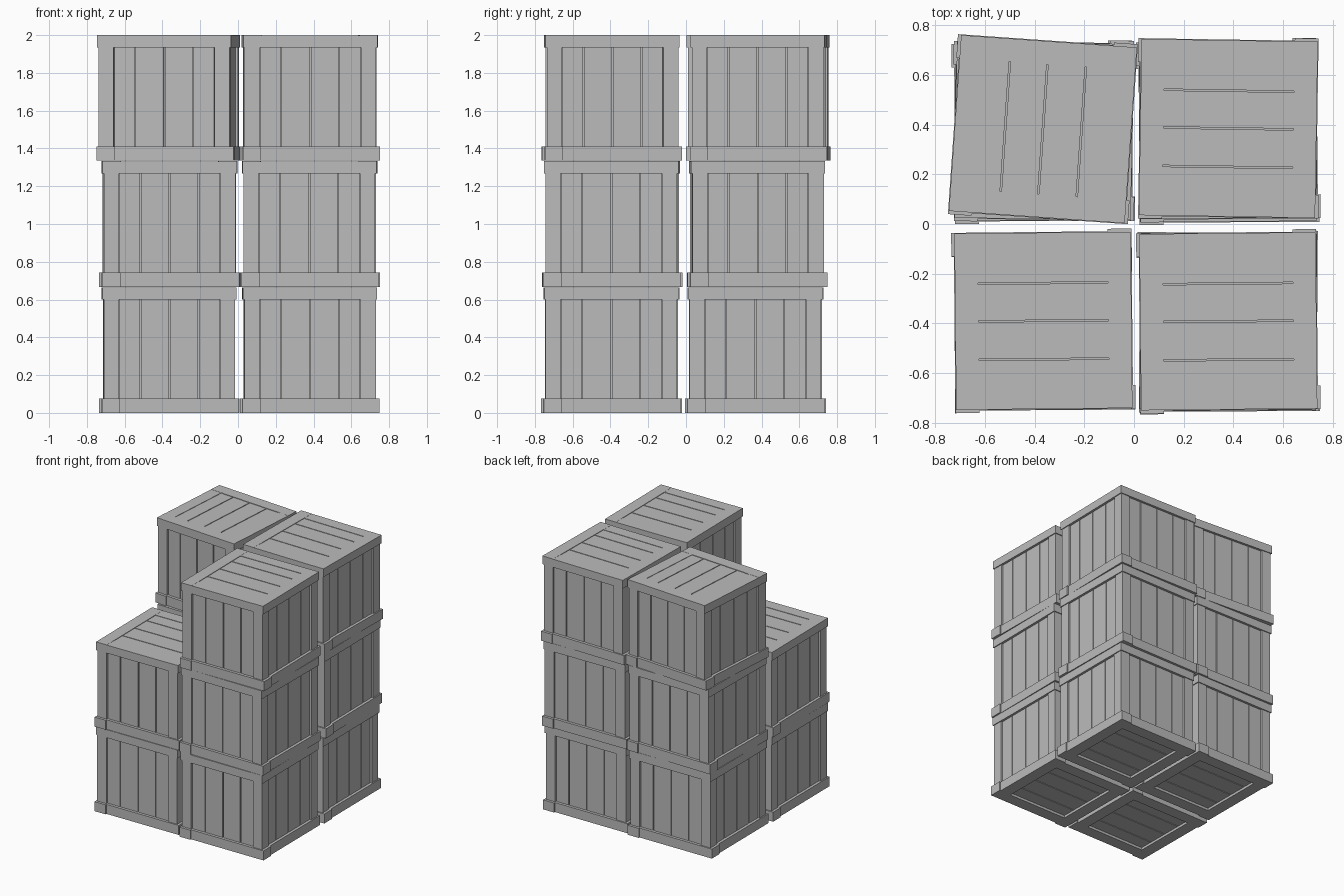
import bpy
import bmesh
from math import radians
from mathutils import Matrix, Vector

if "Cube" in bpy.data.objects:
    bpy.data.objects.remove(bpy.data.objects["Cube"], do_unlink=True)

wood = bpy.data.materials.new("plain_grey")
wood.use_nodes = True
grey = (0.5, 0.5, 0.5, 1)
wood.diffuse_color = grey
wood.node_tree.nodes["Principled BSDF"].inputs["Base Color"].default_value = grey

HEIGHT = 0.665
BASE, RIM = 0.075, 0.6            # top of base frame, underside of lid frame
POST, LID, FOOT = 0.348, 0.355, 0.358   # half widths
INNER = 0.262                     # half width of the framed openings
SEAMS = (-0.268, -0.155, 0, 0.152, 0.268)
GAP = 0.003


def box(bm, low, high, turn=0):
    """Axis aligned box between two corners, then turned by quarter turns."""
    low, high = Vector(low), Vector(high)
    place = (Matrix.Rotation(radians(90 * turn), 4, 'Z')
             @ Matrix.Translation((low + high) / 2)
             @ Matrix.Diagonal((*(high - low), 1)))
    bmesh.ops.create_cube(bm, size=1, matrix=place)


def make_mesh(name, bm):
    mesh = bpy.data.meshes.new(name)
    bm.to_mesh(mesh)
    bm.free()
    mesh.materials.append(wood)
    return mesh


def frame_mesh():
    bm = bmesh.new()
    for turn in range(4):
        # base beam, running past one corner and butting at the other
        box(bm, (-INNER, -FOOT, 0), (FOOT + 0.01, -INNER, BASE), turn)
        # corner post
        box(bm, (-POST, -POST, BASE), (-SEAMS[4], -SEAMS[4], RIM), turn)
    # lid frame: two full beams with two fitted between them
    for turn in (0, 2):
        box(bm, (-LID, -LID, RIM), (-INNER, LID, HEIGHT), turn)
        box(bm, (-INNER, -LID, RIM), (INNER, -INNER, HEIGHT - 0.001), turn)
    return make_mesh("crate_frame", bm)


def plank_mesh():
    bm = bmesh.new()
    # dark core behind the seams
    box(bm, (-0.325, -0.325, 0.03), (0.325, 0.325, HEIGHT - 0.015))
    for a, b in zip(SEAMS, SEAMS[1:]):
        for turn in range(4):
            box(bm, (a + GAP, -0.336, BASE), (b - GAP, -0.3, RIM), turn)
        # lid and floor planks
        box(bm, (-INNER, a + GAP, RIM), (INNER, b - GAP, HEIGHT - 0.004))
        box(bm, (-INNER, a + GAP, 0.02), (INNER, b - GAP, 0.05))
    return make_mesh("crate_planks", bm)


parts = {"frame": frame_mesh(), "planks": plank_mesh()}

# each stack: list of (x, y, turn in degrees) from the ground up
stacks = {
    "front_right": [(-0.365, -0.392, 0.4), (-0.365, -0.39, 0.6)],
    "front_left": [(0.38, -0.397, 0.3), (0.38, -0.393, -0.4), (0.38, -0.392, 0.6)],
    "back_left": [(0.378, 0.365, 0.3), (0.38, 0.378, 0.6), (0.38, 0.385, -0.9)],
    "back_right": [(-0.365, 0.37, 0.3), (-0.363, 0.375, -0.8), (-0.367, 0.382, 86)],
}
levels = ("bottom", "middle", "top")

for corner, crates in stacks.items():
    for level, (x, y, turn) in enumerate(crates):
        for part, mesh in parts.items():
            name = f"{corner}_{levels[level]}_crate_{part}"
            crate = bpy.data.objects.new(name, mesh)
            crate.location = (x, y, level * 0.6675)
            crate.rotation_euler.z = radians(turn)
            bpy.context.collection.objects.link(crate)
